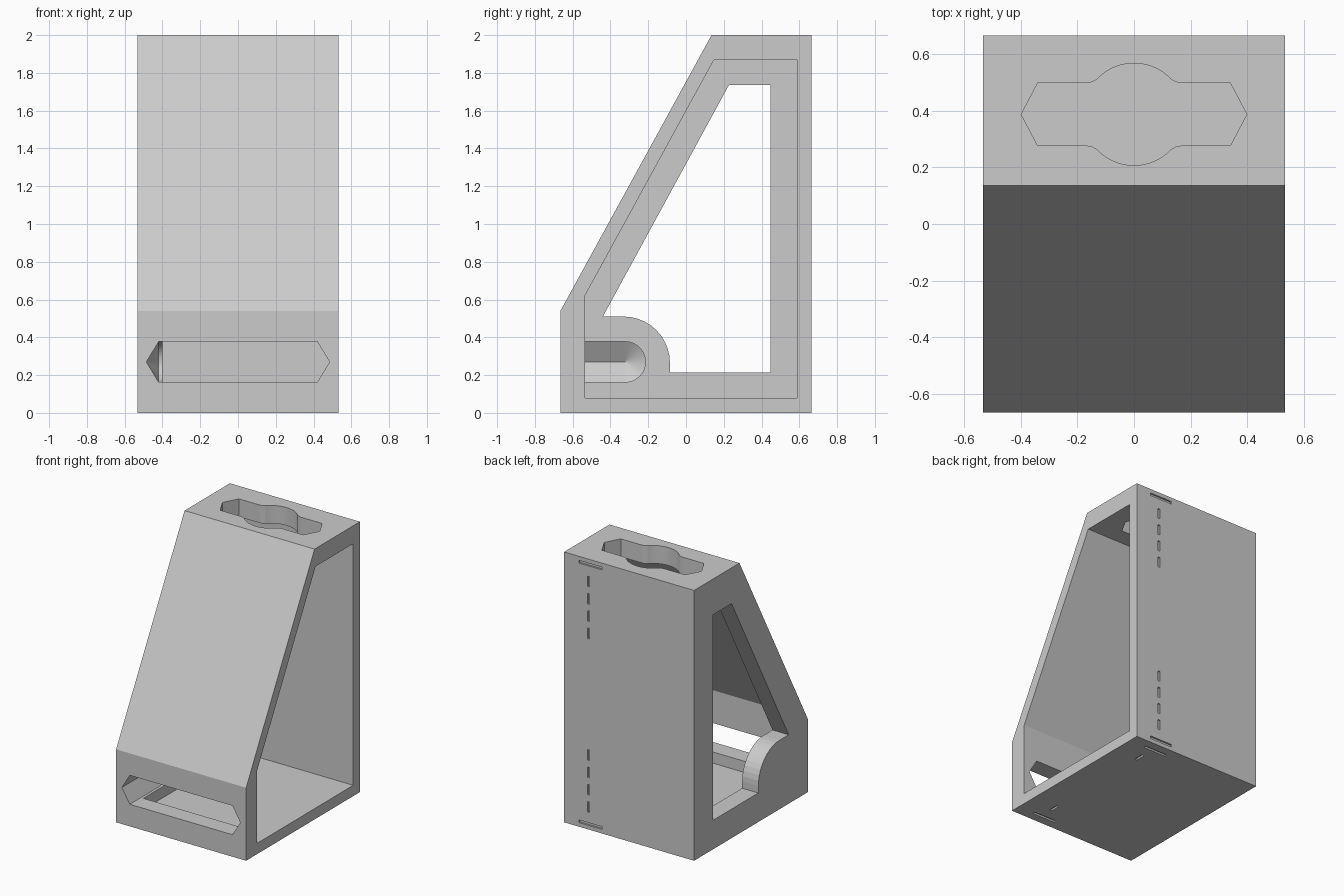
import bpy, bmesh
from math import sin, cos, radians

if "Cube" in bpy.data.objects:
    bpy.data.objects.remove(bpy.data.objects["Cube"])


def make_object(name, bm):
    bmesh.ops.recalc_face_normals(bm, faces=bm.faces)
    mesh = bpy.data.meshes.new(name)
    bm.to_mesh(mesh)
    bm.free()
    obj = bpy.data.objects.new(name, mesh)
    bpy.context.collection.objects.link(obj)
    return obj


def prism(name, outline, lo, hi, axis):
    """Extrude a 2D outline along x (outline is y,z) or z (outline is x,y)."""
    bm = bmesh.new()
    rings = []
    for h in (lo, hi):
        rings.append([bm.verts.new((h, a, b) if axis == 'X' else (a, b, h)) for a, b in outline])
    bm.faces.new(rings[0])
    bm.faces.new(rings[1])
    n = len(outline)
    for i in range(n):
        j = (i + 1) % n
        bm.faces.new((rings[0][i], rings[0][j], rings[1][j], rings[1][i]))
    return make_object(name, bm)


def arc(cx, cy, r, a0, a1, n):
    return [(cx + r * cos(radians(a0 + (a1 - a0) * i / n)),
             cy + r * sin(radians(a0 + (a1 - a0) * i / n))) for i in range(n + 1)]


def cut(target, cutter):
    cutter.hide_render = True
    mod = target.modifiers.new("cut", 'BOOLEAN')
    mod.operation = 'DIFFERENCE'
    mod.solver = 'EXACT'
    mod.object = cutter
    bpy.context.view_layer.objects.active = target
    bpy.ops.object.modifier_apply(modifier=mod.name)
    bpy.data.objects.remove(cutter, do_unlink=True)


# Outer body with sloped front
body = prism("holder_body", [(-.665, 0), (.665, 0), (.665, 2), (.135, 2), (-.665, .54)],
             -.532, .532, 'X')

# Main cavity, open on the right side
cut(body, prism("cavity", [(-.535, .08), (.587, .08), (.587, 1.867), (.147, 1.867), (-.535, .62)],
                -.4, .7, 'X'))

# Window in the left wall, rounded around the slot pocket
window = [(-.44, .51), (.227, 1.735), (.447, 1.735), (.447, .215), (-.085, .215)]
window += arc(-.33, .265, .245, 0, 90, 10)
cut(body, prism("window", window, -.7, -.45 + .1, 'X'))

# Front slot: pointed ends, rounded inner end running into the left wall
bm = bmesh.new()
for s in (-1, 1):
    for y, z in arc(-.322, .27, .107, -90, 90, 24) + [(-.8, .377), (-.8, .163)]:
        bm.verts.new((s * .42, y, z))
    for y in (-.8, -.322):
        bm.verts.new((s * .485, y, .27))
bmesh.ops.convex_hull(bm, input=bm.verts)
cut(body, make_object("front_slot", bm))

# Top keyhole: slot with pointed ends and a round bulge in the middle
half = [(.398, 0), (.34, .11), (.168, .11), (.148, .114)]
half += arc(0, 0, .18, 43, 137, 20)
half += [(-.148, .114), (-.168, .11), (-.34, .11)]
keyhole = half + [(-x, -y) for x, y in half]
cut(body, prism("top_keyhole", [(x, y + .387) for x, y in keyhole], 1.8, 2.1, 'Z'))

# Engraved dimension lines on the back and the bottom
DEPTH = .013
grooves = bmesh.new()


def groove(center, size):
    v = bmesh.ops.create_cube(grooves, size=1)['verts']
    bmesh.ops.scale(grooves, vec=size, verts=v)
    bmesh.ops.translate(grooves, vec=center, verts=v)


for s in (-1, 1):
    groove((.317, .665, 1 + s * .96), (.19, 2 * DEPTH, .02))
    for i in range(4):
        groove((.333, .665, 1 + s * (.45 + .128 * i)), (.018, 2 * DEPTH, .077))
    groove((.305, s * .59, 0), (.19, .02, 2 * DEPTH))
    groove((.333, s * .455, 0), (.018, .077, 2 * DEPTH))
cut(body, make_object("dimension_grooves", grooves))
